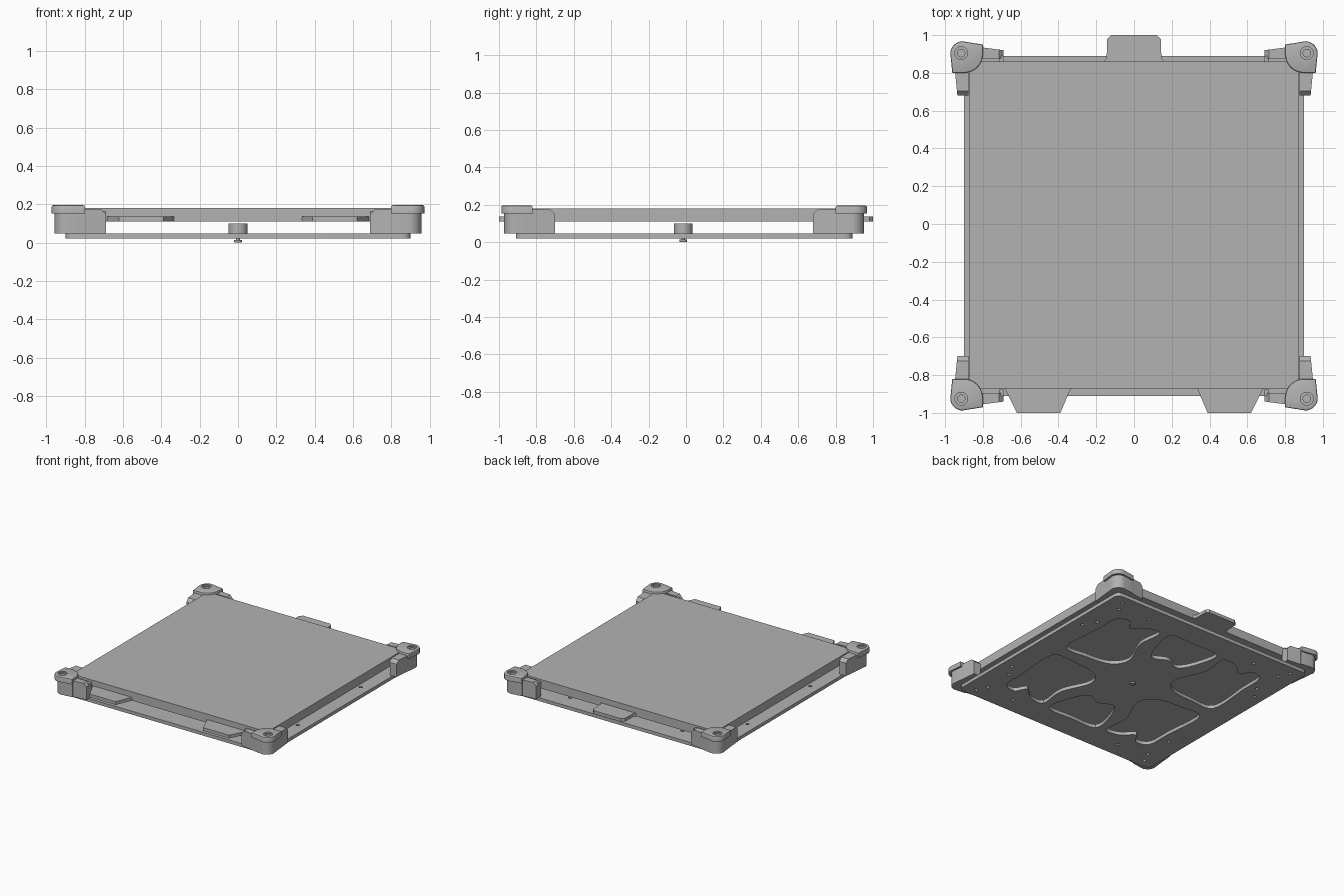
import bpy, bmesh, math
from mathutils import Vector

cube = bpy.data.objects.get("Cube")
if cube:
    bpy.data.objects.remove(cube)

CY = -0.01  # centre of the plate in y
SIDES = [(sx, sy) for sx in (1, -1) for sy in (1, -1)]

grey = bpy.data.materials.new("light grey")
grey.use_nodes = True
grey.diffuse_color = (0.45, 0.45, 0.45, 1)
grey.node_tree.nodes["Principled BSDF"].inputs["Base Color"].default_value = (0.45, 0.45, 0.45, 1)


def finish(name, bm):
    bmesh.ops.recalc_face_normals(bm, faces=bm.faces)
    mesh = bpy.data.meshes.new(name)
    bm.to_mesh(mesh)
    bm.free()
    mesh.materials.append(grey)
    obj = bpy.data.objects.new(name, mesh)
    bpy.context.collection.objects.link(obj)
    return obj


def add_prism(bm, pts, z0, z1):
    face = bm.faces.new([bm.verts.new((x, y, z0)) for x, y in pts])
    new = bmesh.ops.extrude_face_region(bm, geom=[face])["geom"]
    bmesh.ops.translate(bm, vec=(0, 0, z1 - z0),
                        verts=[v for v in new if isinstance(v, bmesh.types.BMVert)])


def prism(name, pts, z0, z1, edge_rule=None, bevel=0.0, segments=1):
    bm = bmesh.new()
    add_prism(bm, pts, z0, z1)
    if edge_rule:
        edges = [e for e in bm.edges if all(edge_rule(v.co) for v in e.verts)]
        bmesh.ops.bevel(bm, geom=edges, offset=bevel, segments=segments,
                        affect='EDGES', profile=0.5)
    return finish(name, bm)


def circle(x, y, r, n=24):
    return [(x + r * math.cos(2 * math.pi * i / n), y + r * math.sin(2 * math.pi * i / n))
            for i in range(n)]


def arc(x, y, r, a0, a1, n=8):
    angles = [math.radians(a0 + (a1 - a0) * i / n) for i in range(n + 1)]
    return [(x + r * math.cos(a), y + r * math.sin(a)) for a in angles]


def smooth_loop(pts, steps=5):
    # closed curve through a few points
    out, n = [], len(pts)
    for i in range(n):
        a, b, c, d = (Vector(pts[(i + k) % n]) for k in (-1, 0, 1, 2))
        for s in range(steps):
            t = s / steps
            p = 0.5 * (2 * b + (c - a) * t + (2 * a - 5 * b + 4 * c - d) * t * t
                       + (3 * b - a - 3 * c + d) * t ** 3)
            out.append((p.x, p.y))
    return out


def mirrored(pts, sx, sy):
    return [(sx * x, CY + sy * y) for x, y in pts]


def cut(obj, loops, z0, z1):
    bm = bmesh.new()
    for loop in loops:
        add_prism(bm, loop, z0, z1)
    cutter = finish("cutter", bm)
    mod = obj.modifiers.new("cut", 'BOOLEAN')
    mod.object = cutter
    mod.solver = 'EXACT'
    deps = bpy.context.evaluated_depsgraph_get()
    mesh = bpy.data.meshes.new_from_object(obj.evaluated_get(deps))
    obj.modifiers.clear()
    obj.data = mesh
    bpy.data.objects.remove(cutter)


# Carriage plate with wavy openings and screw holes
R = 0.04
outline = []
for sx, sy, a in ((1, 1, 0), (-1, 1, 90), (-1, -1, 180), (1, -1, 270)):
    outline += arc(sx * (0.9 - R), CY + sy * (0.9 - R), R, a, a + 90, 5)
carriage = prism("carriage_plate", outline, 0.02, 0.047)

side_opening = [(0.7, 0.08), (0.69, 0.42), (0.68, 0.62), (0.58, 0.66), (0.52, 0.58),
                (0.42, 0.66), (0.3, 0.66), (0.31, 0.45), (0.22, 0.22), (0.3, 0.09), (0.5, 0.06)]
end_opening = [(-0.22, 0.69), (0, 0.7), (0.22, 0.69), (0.2, 0.5), (0.12, 0.36),
               (0, 0.4), (-0.12, 0.36), (-0.2, 0.5)]
holes = [smooth_loop(mirrored(side_opening, sx, sy)) for sx, sy in SIDES]
holes += [smooth_loop(mirrored(end_opening, 1, sy)) for sy in (1, -1)]
for sx, sy in SIDES:
    for x, y in ((0.76, 0.74), (0.76, 0.5), (0.5, 0.77), (0.82, 0.4), (0.8, 0.83)):
        holes.append(circle(sx * x, CY + sy * y, 0.013, 12))
cut(carriage, holes, 0.0, 0.07)

# Heated bed slab with its grip tabs
prism("bed_slab", [(-0.87, -0.87), (0.87, -0.87), (0.87, 0.86), (-0.87, 0.86)], 0.11, 0.18)
prism("back_tab", [(-0.165, 0.85), (-0.145, 0.88), (-0.142, 0.98), (-0.12, 1.0),
                   (0.12, 1.0), (0.142, 0.98), (0.145, 0.88), (0.165, 0.85)], 0.11, 0.136)
for sx, label in ((1, "left"), (-1, "right")):
    prism("front_tab_" + label, [(sx * x, y) for x, y in
          ((0.33, -0.86), (0.39, -1.0), (0.62, -1.0), (0.69, -0.86))], 0.11, 0.136)

# Corner holders: body, two chamfered arms and a drilled cap
for sx, sy in SIDES:
    tag = ("back" if sy > 0 else "front") + "_" + ("left" if sx > 0 else "right")

    body = [(0.8, 0.95)] + arc(0.89, 0.895, 0.068, 85, 5, 8) + [(0.945, 0.81)]
    body += arc(0.9, 0.91, 0.1, 270, 180)
    prism("corner_body_" + tag, mirrored(body, sx, sy), 0.047, 0.16)

    prism("corner_arm_x_" + tag,
          mirrored([(0.69, 0.885), (0.69, 0.93), (0.86, 0.952), (0.86, 0.885)], sx, sy),
          0.047, 0.175, lambda v: v.z > 0.17 and abs(v.x) < 0.7, 0.025)
    prism("corner_arm_y_" + tag,
          mirrored([(0.875, 0.69), (0.935, 0.69), (0.952, 0.86), (0.875, 0.86)], sx, sy),
          0.047, 0.175, lambda v: v.z > 0.17 and abs(v.y - CY) < 0.7, 0.025)
    prism("corner_lug_" + tag,
          mirrored([(0.69, 0.865), (0.715, 0.865), (0.715, 0.9), (0.69, 0.9)], sx, sy), 0.047, 0.165)

    cap = [(0.8, 0.96)] + arc(0.905, 0.91, 0.068, 85, 5, 10) + [(0.962, 0.81)]
    cap += arc(0.9, 0.91, 0.1, 270, 180)
    cap_obj = prism("corner_cap_" + tag, mirrored(cap, sx, sy), 0.153, 0.195,
                    lambda v: v.z > 0.19, 0.008, 2)
    hole = circle(sx * 0.915, CY + sy * 0.915, 0.02)
    rim = circle(sx * 0.915, CY + sy * 0.915, 0.034)
    cut(cap_obj, [hole], 0.13, 0.22)
    cut(cap_obj, [rim], 0.185, 0.22)

# Central spacer and screw under the plate
prism("centre_spacer", circle(0, CY - 0.005, 0.05, 32), 0.047, 0.1)
prism("screw_shaft", circle(0, CY - 0.005, 0.01, 16), 0.008, 0.03)
prism("screw_head", circle(0, CY - 0.005, 0.02, 24), 0.0, 0.013,
      lambda v: v.z < 0.001, 0.004, 2)

# Smooth the rounded walls, keep edges sharp
for obj in bpy.context.scene.objects:
    if obj.type == 'MESH':
        obj.data.shade_smooth()
        obj.data.set_sharp_from_angle(angle=math.radians(30))
